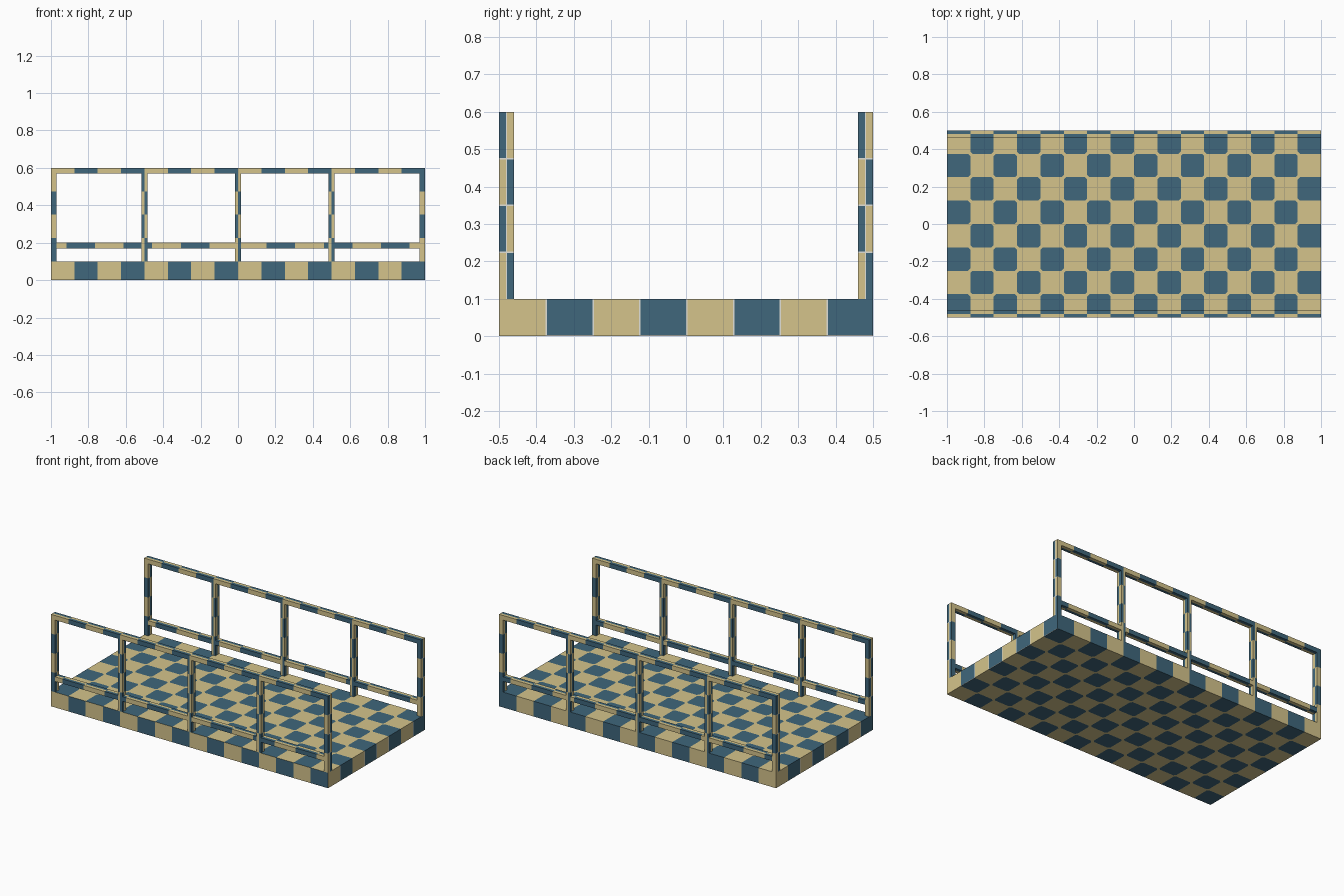
import bpy
import bmesh
from math import floor
from mathutils import Vector, Matrix

old = bpy.data.objects.get("Cube")
if old:
    bpy.data.objects.remove(old, do_unlink=True)

CELL = 0.125        # checker square
DECK_TOP = 0.1
HEIGHT = 0.6
BAR = 0.03          # bar thickness seen from the front
DEPTH = 0.04        # bar depth
SAND, BLUE, PALE = range(3)


def flat_material(name, rgb):
    mat = bpy.data.materials.new(name)
    mat.use_nodes = True
    color = (*rgb, 1.0)
    mat.diffuse_color = color
    bsdf = mat.node_tree.nodes["Principled BSDF"]
    bsdf.inputs["Base Color"].default_value = color
    bsdf.inputs["Roughness"].default_value = 0.9
    return mat


MATERIALS = [flat_material("sand", (0.66, 0.55, 0.26)),
             flat_material("slate_blue", (0.05, 0.135, 0.2)),
             flat_material("pale_grey", (0.75, 0.75, 0.69))]


def add_box(bm, low, high):
    low, high = Vector(low), Vector(high)
    matrix = Matrix.Translation((low + high) / 2) @ Matrix.Diagonal((*(high - low), 1))
    bmesh.ops.create_cube(bm, size=1, matrix=matrix)


def cut(bm, faces, axis, position):
    """Slice the given faces with a plane across one axis."""
    normal = Vector((0, 0, 0))
    normal[axis] = 1
    edges = {e for f in faces for e in f.edges}
    verts = {v for f in faces for v in f.verts}
    bmesh.ops.bisect_plane(bm, geom=[*verts, *edges, *faces], plane_co=normal * position,
                           plane_no=normal, dist=1e-5)


def paint_checker(bm, origin, cell_x=CELL, mirrored=False, flip_front=False):
    """Cut the mesh along a checker grid and colour the cells alternately."""
    size = (cell_x, CELL, CELL)
    for axis in range(3):
        for i in range(-16, 17):
            cut(bm, bm.faces[:], axis, origin[axis] + i * size[axis])
    bm.normal_update()
    for face in bm.faces:
        p = face.calc_center_median() - face.normal * 0.002 - origin
        if mirrored:
            p.x = abs(p.x)
        cell = sum(floor(c / s) for c, s in zip(p, size))
        if flip_front and face.normal.y < -0.5:
            cell += 1
        face.material_index = SAND if cell % 2 else BLUE


def end_faces(bm):
    return [f for f in bm.faces if abs(f.calc_center_median().x) > 0.999]


def paint_seam(bm, axis, low, high, over=(SAND, BLUE)):
    """Pale joint across the two end faces, over the given colours."""
    for position in (low, high):
        cut(bm, end_faces(bm), axis, position)
    for face in end_faces(bm):
        if low < face.calc_center_median()[axis] < high and face.material_index in over:
            face.material_index = PALE


def finish(name, bm):
    mesh = bpy.data.meshes.new(name)
    bm.to_mesh(mesh)
    bm.free()
    for mat in MATERIALS:
        mesh.materials.append(mat)
    bpy.context.collection.objects.link(bpy.data.objects.new(name, mesh))


# Deck slab
deck = bmesh.new()
add_box(deck, (-1, -0.5, 0), (1, 0.5, DECK_TOP))
paint_checker(deck, Vector((0, 0, 0)), flip_front=True)

# Cut corners on the blue squares of the deck's top and underside
corners = [v for v in deck.verts if abs(v.co.x) < 0.99 and abs(v.co.y) < 0.49]
bmesh.ops.bevel(deck, geom=corners, offset=0.012, affect='VERTICES', segments=1, profile=0.5)
for face in deck.faces:
    if abs(face.normal.z) > 0.5 and face.calc_area() < CELL * CELL / 4:
        face.material_index = SAND

# Pale joints between the squares and along the foot of the blue ones
for i in range(-3, 4):
    paint_seam(deck, 1, i * CELL, i * CELL + 0.004)
paint_seam(deck, 2, 0, 0.003, over=(BLUE,))
finish("deck", deck)

# Railings: handrail, five posts and a low bar in each bay
for side, y in (("front", -0.48), ("back", 0.48)):
    near, far = y - DEPTH / 2, y + DEPTH / 2
    frame = bmesh.new()
    add_box(frame, (-1, near, HEIGHT - BAR), (1, far, HEIGHT))
    posts = [-1 + BAR / 2, -0.5, 0, 0.5, 1 - BAR / 2]
    for x in posts:
        add_box(frame, (x - BAR / 2, near, DECK_TOP), (x + BAR / 2, far, HEIGHT - BAR))
    # One x cell of shift sets the phase of the checker
    paint_checker(frame, Vector((CELL, y, DECK_TOP)))
    for i in range(1, 4):
        z = DECK_TOP + i * CELL
        paint_seam(frame, 2, z - 0.002, z + 0.002)
    paint_seam(frame, 1, y - 0.001, y + 0.001)
    finish(side + "_railing", frame)

    bars = bmesh.new()
    for left, right in zip(posts, posts[1:]):
        add_box(bars, (left + BAR / 2, near, 0.2 - BAR), (right - BAR / 2, far, 0.2))
    paint_checker(bars, Vector((0, y, DECK_TOP)), cell_x=0.153, mirrored=True)
    finish(side + "_low_bars", bars)
